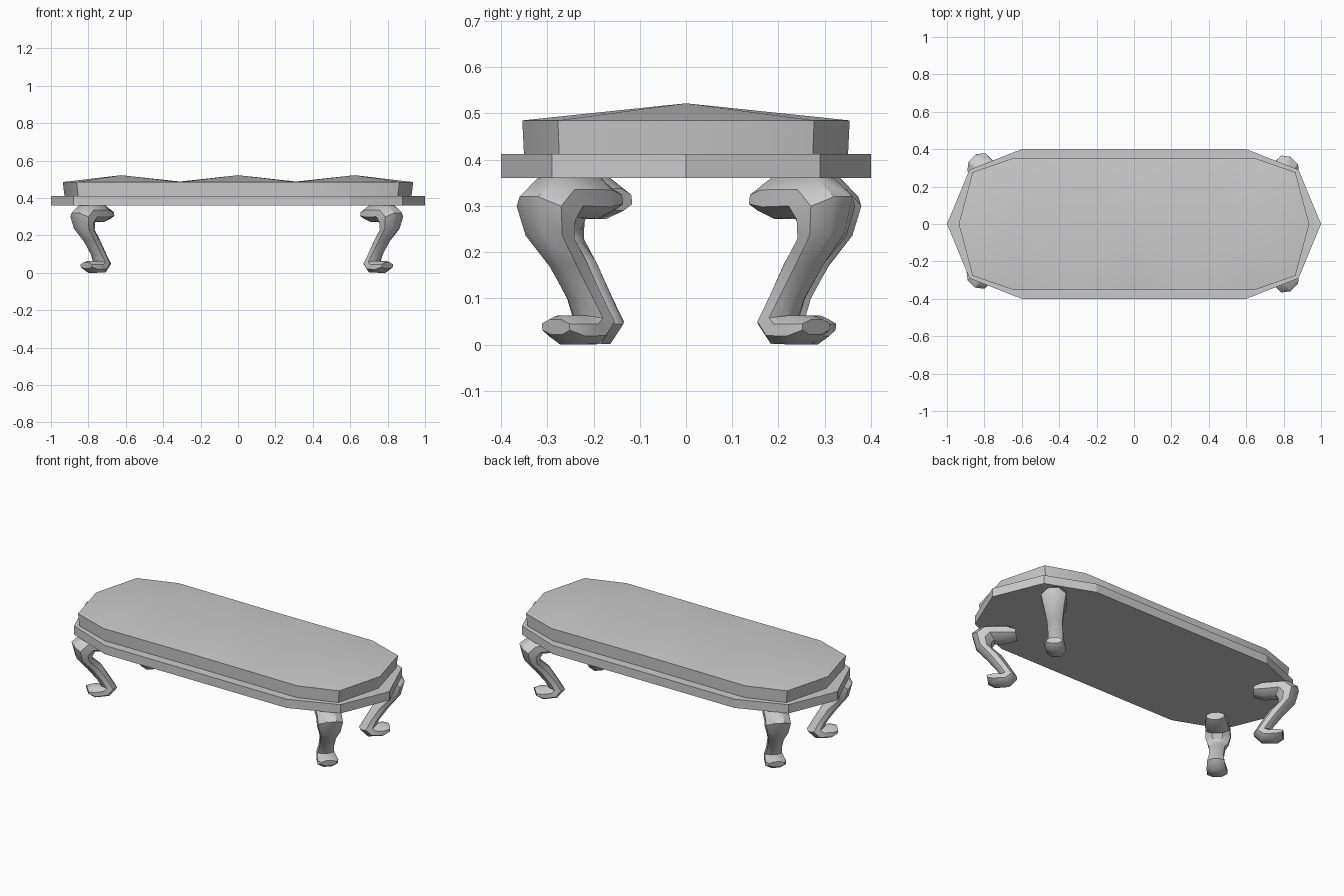
import bpy, bmesh, math
from mathutils import Vector

if "Cube" in bpy.data.objects:
    bpy.data.objects.remove(bpy.data.objects["Cube"])


def finish(name, bm, angle):
    bmesh.ops.recalc_face_normals(bm, faces=bm.faces)
    me = bpy.data.meshes.new(name)
    bm.to_mesh(me)
    bm.free()
    ob = bpy.data.objects.new(name, me)
    bpy.context.collection.objects.link(ob)
    bpy.ops.object.select_all(action='DESELECT')
    ob.select_set(True)
    bpy.context.view_layer.objects.active = ob
    if angle:
        bpy.ops.object.shade_smooth_by_angle(angle=math.radians(angle))
    return ob


def outline(quarter):
    """Mirror points running from the +x tip to the +y side into a closed loop."""
    half = quarter + [(-x, y) for x, y in reversed(quarter) if x > 0]
    return half + [(-x, -y) for x, y in half[1:-1]]


def bridge(bm, a, b):
    n = len(a)
    for i in range(n):
        j = (i + 1) % n
        bm.faces.new((a[i], a[j], b[j], b[i]))


# Seat board: flat ten-sided slab
bm = bmesh.new()
pts = outline([(1, 0), (0.88, 0.29), (0.6, 0.4)])
low, high = [[bm.verts.new((x, y, z)) for x, y in pts] for z in (0.36, 0.412)]
bridge(bm, low, high)
bm.faces.new(low)
bm.faces.new(high)
finish("seat_board", bm, 0)

# Cushion: padded top rising to three tufts with valleys between them
bm = bmesh.new()
pts = outline([(0.937, 0), (0.863, 0.277), (0.64, 0.354), (0.31, 0.352), (0, 0.35)])
low = [bm.verts.new((x * 0.99, y * 0.99, 0.412)) for x, y in pts]
rim = [bm.verts.new((x, y, 0.485)) for x, y in pts]
bridge(bm, low, rim)
bm.faces.new(low)
peaks = [bm.verts.new((x, 0, 0.522)) for x in (-0.625, 0, 0.625)]
for a, b in zip(rim, rim[1:] + rim[:1]):
    mid = (a.co.x + b.co.x) / 2
    bm.faces.new((a, b, min(peaks, key=lambda p: abs(p.co.x - mid))))
for k, x in enumerate((-0.31, 0.31)):
    valley = bm.verts.new((x, 0, 0.488))
    for edge in [v for v in rim if abs(v.co.x - x) < 0.01]:
        for p in peaks[k:k + 2]:
            bm.faces.new((valley, edge, p))
finish("cushion", bm, 30)

# Cabriole leg sections: inner (r, z), outer (r, z), half width
SECTIONS = [
    (-0.122, 0.29, -0.115, 0.338, 0.048),
    (-0.065, 0.272, -0.075, 0.361, 0.06),
    (0.0, 0.275, 0.065, 0.361, 0.066),
    (0.015, 0.25, 0.12, 0.32, 0.068),
    (0.01, 0.225, 0.1, 0.24, 0.056),
    (-0.04, 0.18, 0.04, 0.17, 0.042),
    (-0.09, 0.1, -0.015, 0.1, 0.04),
    (-0.122, 0.045, -0.035, 0.063, 0.046),
    (-0.08, 0.002, -0.025, 0.063, 0.052),
    (0.0, 0.0, 0.01, 0.063, 0.056),
    (0.035, 0.022, 0.04, 0.055, 0.042),
]
SIDES = 8


def leg(name, cx, cy):
    out = Vector((math.copysign(1, cx), math.copysign(1, cy), 0)).normalized()
    side = Vector((-out.y, out.x, 0))
    bm = bmesh.new()
    rings = []
    for r0, z0, r1, z1, w in SECTIONS:
        a, b = (Vector((cx, cy, z)) + out * r for r, z in ((r0, z0), (r1, z1)))
        ring = []
        for i in range(SIDES):
            t = (i + 0.5) * math.tau / SIDES
            k = 1 / math.cos(math.pi / SIDES)
            ring.append(bm.verts.new((a + b) / 2 + (b - a) / 2 * k * math.cos(t)
                                     + side * w * k * math.sin(t)))
        rings.append(ring)
    for a, b in zip(rings, rings[1:]):
        bridge(bm, a, b)
    bm.faces.new(rings[0])
    bm.faces.new(rings[-1])
    finish(name, bm, 40)


# Four legs turned out towards the corners
leg("front_left_leg", -0.785, -0.235)
leg("front_right_leg", 0.772, -0.255)
leg("back_left_leg", -0.78, 0.268)
leg("back_right_leg", 0.772, 0.255)
